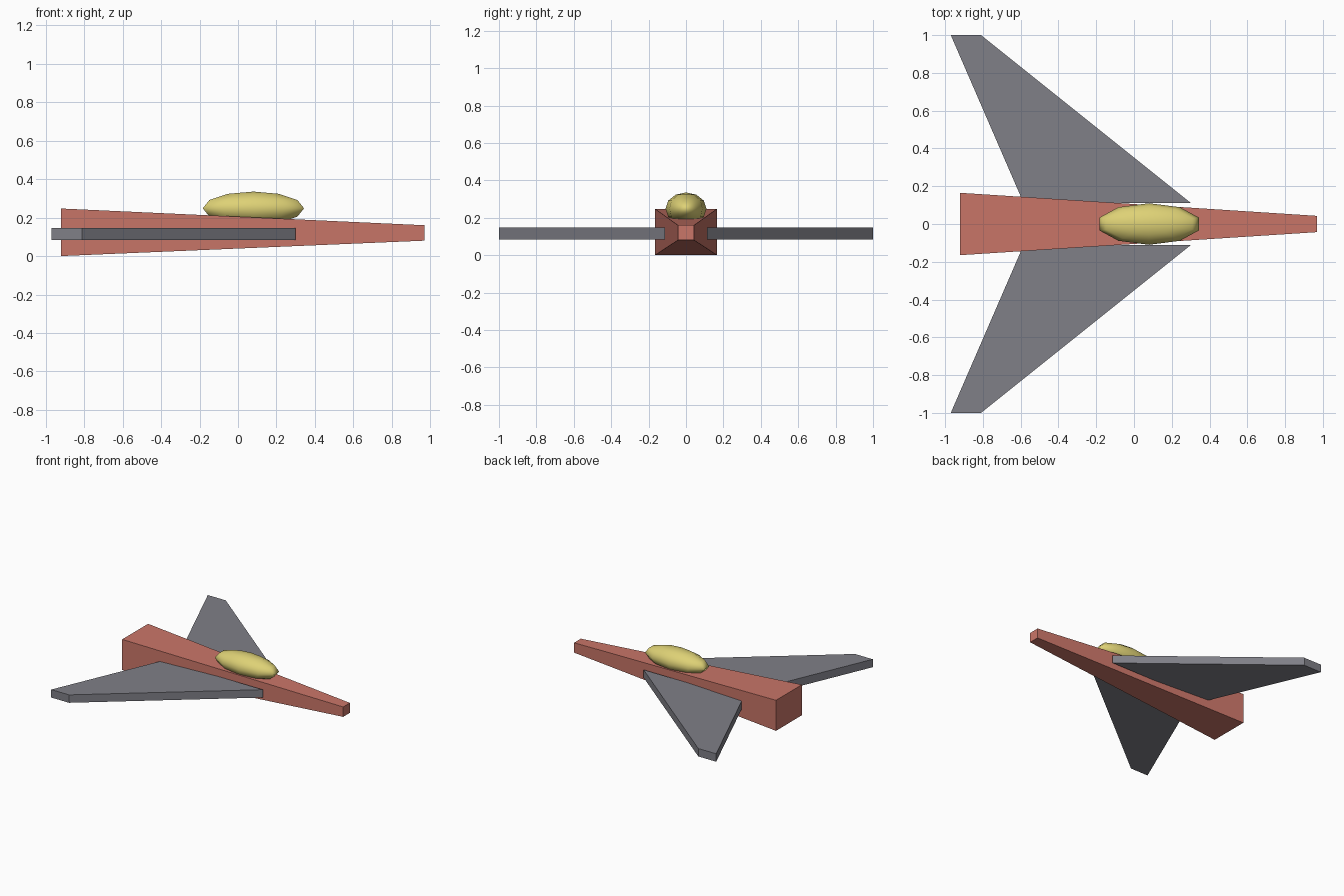
import bpy
import bmesh

cube = bpy.data.objects.get("Cube")
if cube:
    bpy.data.objects.remove(cube, do_unlink=True)


def make_material(name, rgb):
    mat = bpy.data.materials.new(name)
    mat.use_nodes = True
    mat.diffuse_color = (*rgb, 1)
    mat.node_tree.nodes["Principled BSDF"].inputs["Base Color"].default_value = (*rgb, 1)
    return mat


def make_loft(name, start, end, mat):
    """Solid joining two matching cross-sections."""
    bm = bmesh.new()
    a = [bm.verts.new(p) for p in start]
    b = [bm.verts.new(p) for p in end]
    bm.faces.new(a)
    bm.faces.new(b)
    for i in range(len(a)):
        j = (i + 1) % len(a)
        bm.faces.new((a[i], a[j], b[j], b[i]))
    bmesh.ops.recalc_face_normals(bm, faces=bm.faces)
    mesh = bpy.data.meshes.new(name)
    bm.to_mesh(mesh)
    bm.free()
    mesh.materials.append(mat)
    obj = bpy.data.objects.new(name, mesh)
    bpy.context.collection.objects.link(obj)
    return obj


def section(x, half_width, bottom, top):
    return [(x, -half_width, bottom), (x, half_width, bottom),
            (x, half_width, top), (x, -half_width, top)]


red = make_material("hull_red", (0.59, 0.18, 0.14))
grey = make_material("wing_grey", (0.215, 0.215, 0.245))
yellow = make_material("canopy_yellow", (0.73, 0.64, 0.18))

# Fuselage tapering from the square tail to the small nose
make_loft("fuselage", section(-0.92, 0.165, 0.0, 0.247),
          section(0.97, 0.043, 0.08, 0.16), red)

# Swept wings, one outline mirrored across the centre line
outline = [(0.3, 0.112), (-0.81, 1.0), (-0.97, 1.0), (-0.585, 0.112)]
for name, side in (("left_wing", 1), ("right_wing", -1)):
    make_loft(name, [(x, side * y, 0.083) for x, y in outline],
              [(x, side * y, 0.147) for x, y in outline], grey)

# Canopy: a stretched, coarse, smooth sphere
bpy.ops.mesh.primitive_uv_sphere_add(segments=10, ring_count=6, radius=1,
                                     location=(0.08, 0, 0.248))
canopy = bpy.context.object
canopy.name = "canopy"
canopy.scale = (0.277, 0.11, 0.087)
canopy.data.materials.append(yellow)
bpy.ops.object.shade_smooth()
